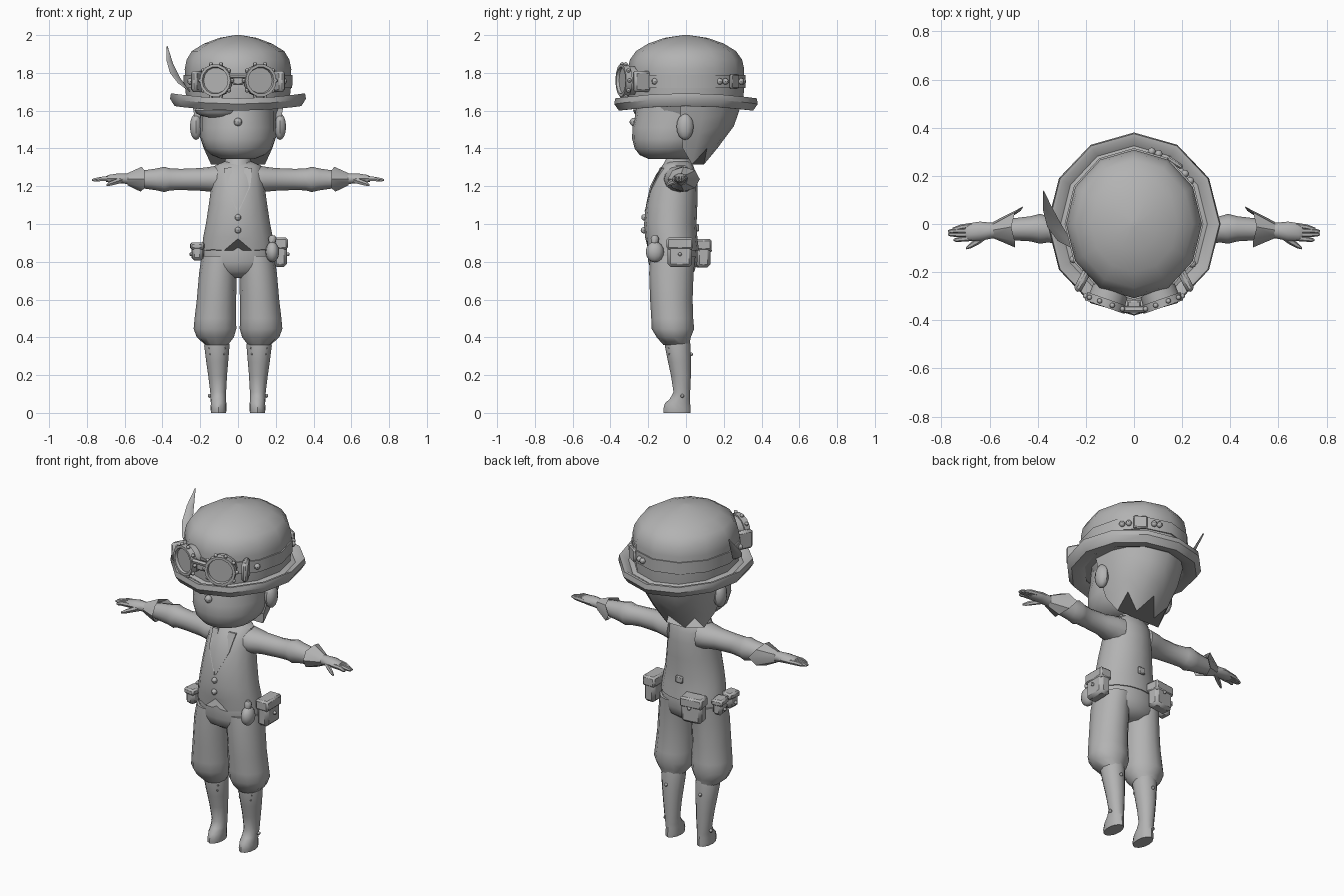
import bpy, bmesh, math
from mathutils import Vector as V, Matrix

grey = bpy.data.materials.new("plain_grey")
grey.diffuse_color = (0.45, 0.45, 0.45, 1)
X, Y, Z = V((1, 0, 0)), V((0, 1, 0)), V((0, 0, 1))


def finish(name, bm, mirror=False):
    if mirror:
        geo = bmesh.ops.duplicate(bm, geom=bm.verts[:] + bm.edges[:] + bm.faces[:])["geom"]
        for v in geo:
            if isinstance(v, bmesh.types.BMVert):
                v.co.x *= -1
    bmesh.ops.recalc_face_normals(bm, faces=bm.faces[:])
    me = bpy.data.meshes.new(name)
    bm.to_mesh(me)
    bm.free()
    me.materials.append(grey)
    ob = bpy.data.objects.new(name, me)
    bpy.context.collection.objects.link(ob)
    return ob


def ring(c, a, b, u=X, v=Y, n=12):
    return [V(c) + u * a * math.cos(2 * math.pi * i / n) + v * b * math.sin(2 * math.pi * i / n)
            for i in range(n)]


def loft(name, rings, mirror=False, closed=False):
    bm = bmesh.new()
    rows = [[bm.verts.new(p) for p in r] for r in rings]
    pairs = list(zip(rows, rows[1:])) + ([(rows[-1], rows[0])] if closed else [])
    for r, s in pairs:
        for i in range(len(r)):
            j = (i + 1) % len(r)
            bm.faces.new((r[i], r[j], s[j], s[i]))
    if not closed:
        bm.faces.new(rows[0])
        bm.faces.new(rows[-1])
    return finish(name, bm, mirror)


def column(rows, n=12):
    """Horizontal rings from (z, centre x, half width, front y, back y)."""
    return [ring((cx, (f + b) / 2, z), w, (b - f) / 2, n=n) for z, cx, w, f, b in rows]


def box(name, c, size, bevel=0.01, rot=0, mirror=False):
    bm = bmesh.new()
    bmesh.ops.create_cube(bm, size=1)
    bmesh.ops.scale(bm, vec=size, verts=bm.verts)
    bmesh.ops.bevel(bm, geom=bm.edges[:], offset=bevel, segments=1, affect='EDGES')
    bmesh.ops.transform(bm, matrix=Matrix.Translation(c) @ Matrix.Rotation(rot, 4, 'Z'), verts=bm.verts)
    return finish(name, bm, mirror)


def balls(name, centres, scale, mirror=False, u=8, v=6):
    bm = bmesh.new()
    for c in centres:
        m = Matrix.Translation(c) @ Matrix.Diagonal((*scale, 1))
        bmesh.ops.create_uvsphere(bm, u_segments=u, v_segments=v, radius=1, matrix=m)
    return finish(name, bm, mirror)


def rod(name, a, b, r, mirror=False):
    a, b = V(a), V(b)
    d = (b - a).normalized()
    u = d.orthogonal().normalized()
    return loft(name, [ring(p, r, r, u, d.cross(u), 6) for p in (a, b)], mirror)


# hat: dome, rolled brim, band
def spin(rows):
    return [[V((p.y, p.x, p.z)) for p in ring((0, 0, z), ry, rx)] for z, rx, ry in rows]


loft("hat_dome", spin([(1.63, .27, .30), (1.72, .28, .308), (1.82, .282, .308), (1.87, .272, .297),
                       (1.915, .245, .265), (1.955, .18, .20), (1.985, .1, .115), (2.0, .015, .015)]))
brim = spin([(1.655, .27, .295), (1.645, .305, .325), (1.665, .34, .358), (1.665, .355, .375),
             (1.635, .36, .38), (1.60, .335, .355), (1.605, .29, .31), (1.62, .26, .28)])
for r in brim:
    for p in r:
        p.z += .028 * (p.x / .36) ** 2
loft("hat_brim", brim, closed=True)
loft("goggle_strap", spin([(1.72, .275, .30), (1.72, .287, .315), (1.79, .288, .315), (1.79, .275, .30)]), closed=True)
studs = [(.285 * math.cos(math.radians(a)), .312 * math.sin(math.radians(a)), 1.755)
         for a in (-32, 35, 42, 69, 75, 208)]
balls("strap_studs", studs, (.017, .017, .017))
box("strap_buckle", (.17, .255, 1.755), (.075, .02, .075), .006, math.radians(-34))

# goggles
d = V((.33, -.944, 0)).normalized()
u = d.cross(Z)
gc = V((.122, -.345, 1.76))
loft("goggle_cups", [ring(gc + d * t, r, r, u, Z, 14) for t, r in
                     [(-.13, .074), (-.035, .078), (-.035, .087), (0, .087), (0, .072), (-.014, .068)]], True)
balls("goggle_rivets", [p - d * .017 for p in ring(gc, .09, .09, u, Z, 10)], (.011, .011, .011), True)
rod("goggle_bridge", (-.05, -.355, 1.785), (.05, -.355, 1.785), .014)
box("goggle_nose_plate", (0, -.335, 1.76), (.06, .04, .05), .008)
box("goggle_side_guard", (.215, -.235, 1.755), (.035, .1, .11), .012, math.radians(28), True)

# feather
path = [(-.25, -.1, 1.70, .006), (-.295, -.06, 1.735, .026), (-.335, 0, 1.79, .03),
        (-.362, .07, 1.86, .02), (-.375, .135, 1.94, .002)]
fu, fv = V((.85, .4, -.35)).normalized(), V((.4, -.85, .3)).normalized()
loft("feather", [ring(p[:3], p[3], .005, fu, fv, 6) for p in path])

# head, ears, hair
loft("head", column([(1.345, 0, .09, -.20, .03), (1.365, 0, .14, -.245, .06), (1.40, 0, .178, -.272, .10),
                     (1.45, 0, .197, -.285, .14), (1.51, 0, .20, -.284, .17), (1.56, 0, .20, -.272, .2),
                     (1.64, 0, .20, -.26, .2)], 20))
balls("nose", [(0, -.277, 1.54)], (.022, .022, .022))
balls("ears", [(.222, -.005, 1.515)], (.034, .045, .07), True, 10, 8)


def hair_radius(z):
    t = [(1.31, .148, .10), (1.42, .19, .18), (1.52, .222, .255), (1.64, .245, .295)]
    for (z0, a0, b0), (z1, a1, b1) in zip(t, t[1:]):
        if z <= z1:
            k = (z - z0) / (z1 - z0)
            return a0 + k * (a1 - a0), b0 + k * (b1 - b0)


rows = []
for s in (0, .25, .5, .75, 1):
    row = []
    for i in range(9):
        th = math.radians(-6 + 192 * i / 8)
        z = 1.635 - s * (.32 if i % 2 else .235)
        a, b = hair_radius(z)
        row.append(V((a * math.cos(th), b * math.sin(th), z)))
    rows.append(row)
loft("back_hair", rows)
loft("upper_hair", column([(1.575, 0, .205, -.21, .2), (1.64, 0, .235, -.255, .28)]))
balls("fringe", [(-.1, -.19, 1.60)], (.13, .09, .04), False, 12, 8)

# neck and collar
loft("neck", column([(1.25, 0, .065, -.11, .03), (1.38, 0, .055, -.09, .025)]))
loft("shirt_collar", column([(1.29, 0, .085, -.135, .04), (1.345, 0, .066, -.105, .03)]))

# vest with a notched hem
vest = column([(.86, 0, .192, -.21, .068), (.93, 0, .184, -.217, .06), (1.0, 0, .17, -.222, .056),
               (1.1, 0, .155, -.212, .06), (1.2, 0, .141, -.19, .062), (1.26, 0, .135, -.16, .055),
               (1.31, 0, .122, -.125, .038), (1.33, 0, .075, -.1, .025)], 16)
vest[0][12].z = .922
vest[0][10].z = vest[0][14].z = .865
loft("vest", vest)
balls("vest_buttons", [(0, -.22, 1.035), (0, -.223, .967)], (.017, .017, .017))
box("back_buckle", (0, .062, .98), (.045, .016, .04), .005)
bm = bmesh.new()
lap = [(.035, -.137, 1.30), (.075, -.128, 1.295), (.066, -.18, 1.20), (.004, -.22, 1.065)]
a = [bm.verts.new(p) for p in lap]
b = [bm.verts.new((x, y + .02, z)) for x, y, z in lap]
bm.faces.new(a)
bm.faces.new(b)
for i in range(4):
    bm.faces.new((a[i], a[i - 1], b[i - 1], b[i]))
finish("lapels", bm, True)


# sleeves, gauntlets, hands
def limb(name, pts, n=10):
    return loft(name, [ring((x, y, z), ry, rz, Y, Z, n) for x, y, z, ry, rz in pts], True)


limb("sleeves", [(.09, -.035, 1.235, .085, .078), (.145, -.035, 1.237, .08, .066), (.2, -.033, 1.236, .06, .06),
                 (.3, -.03, 1.236, .052, .056), (.36, -.022, 1.236, .055, .058), (.39, -.02, 1.236, .062, .067),
                 (.43, -.02, 1.236, .052, .058), (.5, -.022, 1.236, .046, .048), (.57, -.025, 1.236, .032, .032)], 12)
cuff = [ring((x, y, 1.237), r, q, Y, Z, 8) for x, y, r, q in
        [(.56, -.025, .03, .028), (.505, -.015, .07, .055), (.495, -.012, .085, .066), (.585, -.025, .034, .032)]]
for r in cuff[1:3]:
    r[0].x -= .035
    r[2].x += .015
    r[6].x += .02
loft("glove_cuffs", cuff, True, True)
limb("palms", [(.56, -.025, 1.237, .03, .03), (.60, -.028, 1.24, .034, .028), (.64, -.03, 1.242, .04, .026),
               (.685, -.034, 1.24, .037, .021), (.70, -.035, 1.238, .03, .015)])
for i, (y, tip, ty) in enumerate([(-.006, .755, -.02), (-.026, .773, -.03), (-.046, .773, -.043), (-.06, .75, -.066)]):
    limb("finger_%d" % (i + 1), [(.675, y, 1.24, .011, .014), (.72, (y + ty) / 2, 1.239, .011, .013),
                                 (tip - .012, ty, 1.234, .009, .01), (tip, ty, 1.232, .004, .005)], 6)
limb("thumbs", [(.61, -.04, 1.235, .02, .02), (.645, -.068, 1.224, .017, .016), (.68, -.09, 1.212, .012, .012),
                (.697, -.1, 1.206, .005, .006)], 6)

# breeches
loft("breeches_seat", column([(.93, 0, .17, -.2, .05), (.86, 0, .186, -.203, .062), (.80, 0, .196, -.2, .06),
                              (.75, 0, .17, -.185, .045), (.715, 0, .08, -.13, 0)], 16))
loft("breeches_legs", column([(.83, .095, .098, -.19, .05), (.74, .106, .1, -.195, .04), (.6, .114, .104, -.19, .035),
                              (.5, .12, .11, -.184, .038), (.445, .122, .113, -.182, .043), (.40, .12, .098, -.155, .025),
                              (.36, .113, .06, -.12, .018)]), True)

# boots with crossed laces
loft("boots", column([(.39, .112, .062, -.11, .02), (.355, .112, .067, -.112, .024), (.27, .11, .058, -.095, .026),
                      (.2, .108, .05, -.08, .026), (.11, .105, .042, -.066, .022), (.075, .104, .041, -.085, .022),
                      (.05, .103, .041, -.112, .022), (.02, .103, .042, -.12, .025), (0, .103, .04, -.118, .024)]), True)
rod("lace_left", (.065, -.09, .345), (.15, -.088, .31), .005, True)
rod("lace_right", (.155, -.09, .345), (.07, -.088, .31), .005, True)
balls("boot_studs", [(.15, -.02, .09), (.112, .027, .31)], (.01, .01, .01), True)


# belt pouches with flaps
def pouch(name, c, size, rot=0):
    box(name, c, size, .016, rot)
    box(name + "_flap", (c[0], c[1], c[2] + size[2] * .3), (size[0] + .01, size[1] + .01, size[2] * .4), .01, rot)


pouch("right_pouch", (.224, -.032, .85), (.07, .13, .155))
pouch("back_pouch", (-.11, .085, .845), (.125, .075, .15), math.radians(8))
pouch("left_front_pouch", (-.212, -.115, .855), (.06, .075, .095), math.radians(-8))
pouch("left_rear_pouch", (-.215, -.01, .855), (.06, .075, .095), math.radians(6))
balls("pouch_studs", [(.264, -.032, .84), (-.11, .127, .86), (-.246, -.115, .84), (-.248, -.01, .84)], (.01, .01, .01))

# round flask
balls("flask", [(.182, -.165, .852)], (.036, .048, .055), False, 12, 8)
loft("flask_cap", column([(.895, .182, .016, -.183, -.147), (.925, .182, .022, -.187, -.143),
                          (.94, .182, .012, -.177, -.153)], 8))

# smooth shading, sharp corners kept
bpy.ops.object.select_all(action='SELECT')
bpy.context.view_layer.objects.active = bpy.context.selected_objects[0]
bpy.ops.object.shade_smooth_by_angle(angle=math.radians(42))
